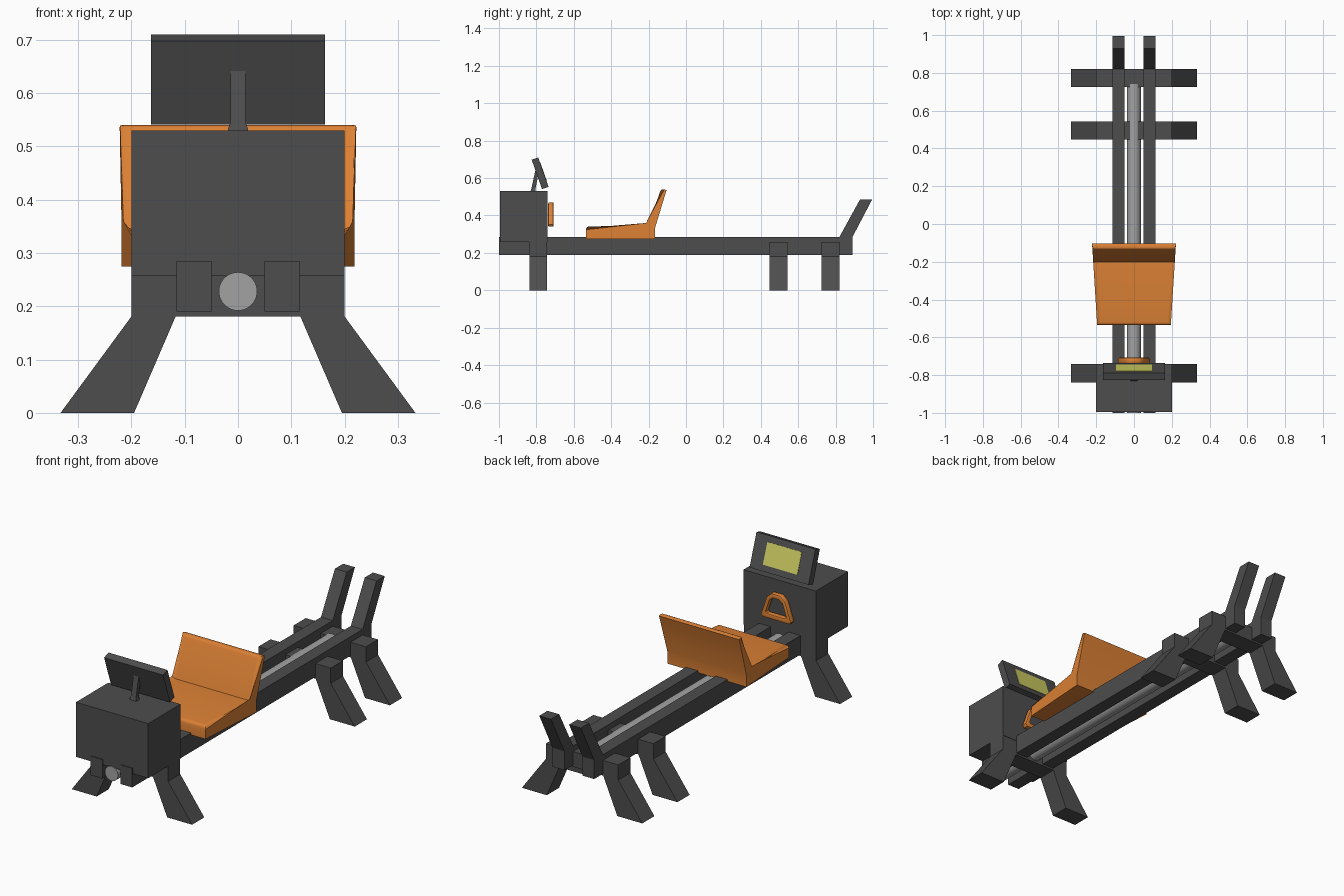
import bpy, bmesh, math
from mathutils import Vector

if "Cube" in bpy.data.objects:
    bpy.data.objects.remove(bpy.data.objects["Cube"])


def mat(name, r, g, b):
    m = bpy.data.materials.new(name)
    m.diffuse_color = (r, g, b, 1)
    m.use_nodes = True
    m.node_tree.nodes["Principled BSDF"].inputs["Base Color"].default_value = m.diffuse_color
    return m


DARK = mat("dark", 0.075, 0.075, 0.075)
ORANGE = mat("orange", 0.72, 0.22, 0.035)
SCREEN = mat("screen", 0.6, 0.6, 0.12)
STEEL = mat("steel", 0.36, 0.36, 0.36)


def finish(name, bm, m):
    bmesh.ops.recalc_face_normals(bm, faces=bm.faces)
    me = bpy.data.meshes.new(name)
    bm.to_mesh(me)
    bm.free()
    ob = bpy.data.objects.new(name, me)
    bpy.context.collection.objects.link(ob)
    me.materials.append(m)
    return ob


def smooth(ob, angle=35):
    bpy.ops.object.select_all(action='DESELECT')
    ob.select_set(True)
    bpy.context.view_layer.objects.active = ob
    bpy.ops.object.shade_smooth_by_angle(angle=math.radians(angle))


def loft(a, b):
    """Closed solid between two matching outlines."""
    bm = bmesh.new()
    va = [bm.verts.new(p) for p in a]
    vb = [bm.verts.new(p) for p in b]
    bm.faces.new(va)
    bm.faces.new(vb)
    n = len(va)
    for i in range(n):
        j = (i + 1) % n
        bm.faces.new((va[i], va[j], vb[j], vb[i]))
    return bm, va, vb


def prism_x(name, yz, x0, x1, m):
    return finish(name, loft([(x0, y, z) for y, z in yz], [(x1, y, z) for y, z in yz])[0], m)


def prism_y(name, xz, y0, y1, m):
    return finish(name, loft([(x, y0, z) for x, z in xz], [(x, y1, z) for x, z in xz])[0], m)


# Twin rails with kicked-up rear ends
rail = [(-1, 0.19), (0.89, 0.19), (0.89, 0.285), (0.995, 0.485), (0.93, 0.485), (0.82, 0.285), (-1, 0.285)]
for side, s in (("left", -1), ("right", 1)):
    prism_x(side + "_rail", rail, s * 0.05, s * 0.115, DARK)

# Splayed leg frames
half = [(0.117, 0.181), (0.195, 0), (0.333, 0), (0.2, 0.181), (0.2, 0.257)]
leg = half + [(-x, z) for x, z in reversed(half)]
for name, y in (("front_leg", -0.838), ("middle_leg", 0.447), ("rear_leg", 0.725)):
    prism_y(name, leg, y, y + 0.096, DARK)

# Central slide tube
bpy.ops.mesh.primitive_cylinder_add(vertices=40, radius=0.036, depth=1.74,
                                    location=(0, -0.13, 0.228), rotation=(math.pi / 2, 0, 0))
tube = bpy.context.object
tube.name = "slide_tube"
tube.data.materials.append(STEEL)
smooth(tube)

# Resistance housing
prism_x("housing", [(-0.995, 0.257), (-0.74, 0.257), (-0.74, 0.53), (-0.995, 0.53)], -0.2, 0.2, DARK)

# Tilted monitor, its screen and stand
prism_x("monitor", [(-0.825, 0.698), (-0.79, 0.71), (-0.735, 0.553), (-0.77, 0.541)], -0.163, 0.163, DARK)
top, bot = Vector((-0.79, 0.71)), Vector((-0.735, 0.553))
n = Vector((0.943, 0.331)) * 0.002
p, q = top.lerp(bot, 0.18), top.lerp(bot, 0.82)
prism_x("screen", [p - n, p + n, q + n, q - n], -0.095, 0.095, SCREEN)
stand = []
for y0, y1, z, w in ((-0.832, -0.806, 0.528, 0.02), (-0.826, -0.804, 0.547, 0.014), (-0.805, -0.785, 0.643, 0.014)):
    stand.append([(-w, y0, z), (w, y0, z), (w, y1, z), (-w, y1, z)])
for i, part in enumerate(("stand_foot", "stand_post")):
    finish("monitor_" + part, loft(stand[i], stand[i + 1])[0], DARK)

# Seat with backrest, tapered to the front, rounded on the padded side
prof = [(-0.535, 0.275), (-0.535, 0.342), (-0.2, 0.342), (-0.133, 0.545),
        (-0.104, 0.536), (-0.165, 0.335), (-0.165, 0.275)]
width = lambda y: 0.195 + 0.027 * (y + 0.535) / 0.43
bm, va, vb = loft([(-width(y), y, z) for y, z in prof], [(width(y), y, z) for y, z in prof])
pad = set(va[1:4] + vb[1:4])
crease = {va[2], vb[2]}
edges = [e for e in bm.edges if set(e.verts) <= pad and set(e.verts) != crease]
bmesh.ops.bevel(bm, geom=edges, offset=0.018, segments=3, profile=0.5, affect='EDGES')
smooth(finish("seat", bm, ORANGE))

# Pull handle: rounded trapezoid ring
outer = [(0.075, 0.34), (0.084, 0.352), (0.052, 0.445), (0.025, 0.47)]
inner = [(0.05, 0.364), (0.056, 0.37), (0.035, 0.433), (0.016, 0.447)]
outer += [(-x, z) for x, z in reversed(outer)]
inner += [(-x, z) for x, z in reversed(inner)]
bm = bmesh.new()
rings = [[bm.verts.new((x, y, z)) for x, z in loop] for loop, y in
         ((outer, -0.737), (outer, -0.708), (inner, -0.708), (inner, -0.737))]
for k in range(4):
    a, b = rings[k], rings[(k + 1) % 4]
    for i in range(8):
        j = (i + 1) % 8
        bm.faces.new((a[i], a[j], b[j], b[i]))
edges = [e for e in bm.edges if abs(e.verts[0].co.y - e.verts[1].co.y) < 1e-5
         and any({e.verts[0], e.verts[1]} <= set(r) for r in rings)]
bmesh.ops.bevel(bm, geom=edges, offset=0.006, segments=2, profile=0.5, affect='EDGES')
smooth(finish("handle", bm, ORANGE), 40)
